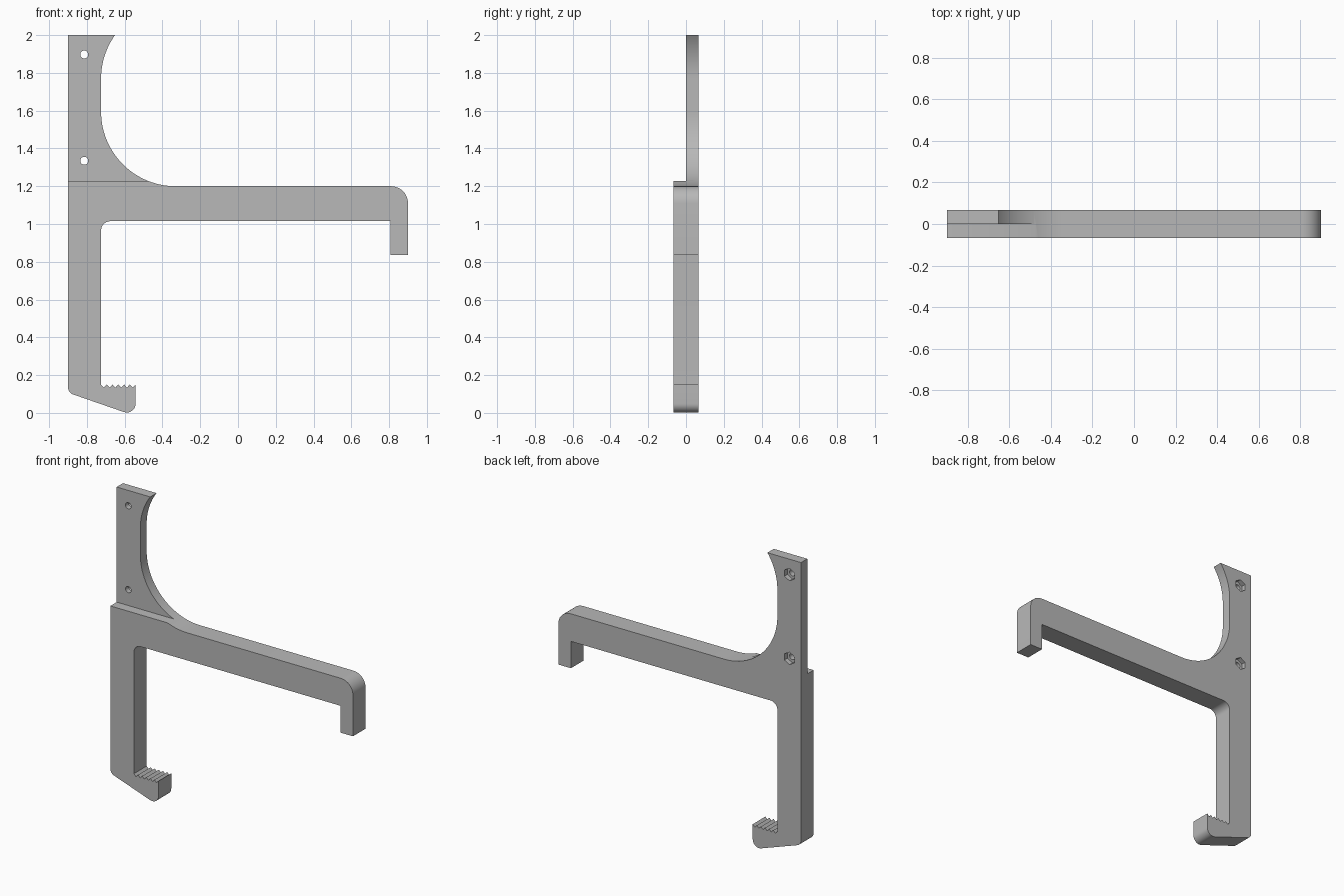
import bpy, bmesh, math
from mathutils import Vector, Matrix

if "Cube" in bpy.data.objects:
    bpy.data.objects.remove(bpy.data.objects["Cube"])

HALF = 0.067              # half the thickness
LEFT, POST, RIGHT = -0.9, -0.725, 0.9
STEP = 1.228              # height of the front ledge

grey = bpy.data.materials.new("plain grey")
grey.use_nodes = True
grey.diffuse_color = (0.48, 0.48, 0.48, 1)
grey.node_tree.nodes["Principled BSDF"].inputs["Base Color"].default_value = grey.diffuse_color


def rounded(corners):
    """Outline from (x, z, radius) corners, with true arcs at the rounded ones."""
    out = []
    for i, (x, z, r) in enumerate(corners):
        p = Vector((x, z))
        if r == 0:
            out.append(p)
            continue
        a = (Vector(corners[i - 1][:2]) - p).normalized()
        b = (Vector(corners[(i + 1) % len(corners)][:2]) - p).normalized()
        half = a.angle(b) / 2
        centre = p + (a + b).normalized() * r / math.sin(half)
        start = p + a * r / math.tan(half) - centre
        sweep = start.angle_signed(p + b * r / math.tan(half) - centre)
        n = 28 if r > 0.2 else 10
        for k in range(n + 1):
            out.append(centre + Matrix.Rotation(-sweep * k / n, 2) @ start)
    return out


def prism(name, outline, y0, y1):
    bm = bmesh.new()
    face = bm.faces.new([bm.verts.new((p[0], y0, p[1])) for p in outline])
    new = bmesh.ops.extrude_face_region(bm, geom=[face])["geom"]
    bmesh.ops.translate(bm, vec=(0, y1 - y0, 0),
                        verts=[v for v in new if isinstance(v, bmesh.types.BMVert)])
    bmesh.ops.recalc_face_normals(bm, faces=bm.faces)
    mesh = bpy.data.meshes.new(name)
    bm.to_mesh(mesh)
    bm.free()
    mesh.materials.append(grey)
    ob = bpy.data.objects.new(name, mesh)
    bpy.context.collection.objects.link(ob)
    return ob


def circle(x, z, r, n):
    return [(x + r * math.sin(math.tau * k / n), z + r * math.cos(math.tau * k / n))
            for k in range(n)]


# Flared upper edge of the mounting plate
R = 0.395
flare_z, top_angle = 1.77, math.asin(0.23 / R)
flare = [(POST + R - R * math.cos(t), flare_z + R * math.sin(t), 0)
         for t in (top_angle * (1 - k / 12) for k in range(13))]

# Serrated jaw top, running from the tip back to the post
tip, teeth = -0.542, 6
pitch = (tip - POST) / teeth
serration = []
for k in range(teeth):
    serration += [(tip - k * pitch, 0.15, 0), (tip - (k + 0.5) * pitch, 0.134, 0)]
serration.append((POST, 0.15, 0))

outline = rounded(
    [(LEFT, 2.0, 0)] + flare
    + [(POST, 1.2, R), (RIGHT, 1.2, 0.09), (RIGHT, 0.835, 0), (0.807, 0.835, 0),
       (0.807, 1.015, 0), (POST, 1.015, 0.05)]
    + serration[::-1]
    + [(tip, -0.017, 0.047), (LEFT, 0.107, 0.04)])
bracket = prism("bracket", outline, -HALF, HALF)

# Cutters: front recess of the plate, screw holes, hexagonal nut pockets
cutters = [prism("recess_cutter", [(-1, STEP), (0, STEP), (0, 2.1), (-1, 2.1)], -0.2, 0)]
for z in (1.335, 1.897):
    cutters.append(prism("hole_cutter", circle(-0.814, z, 0.021, 24), -0.1, 0.1))
    cutters.append(prism("nut_cutter", circle(-0.814, z, 0.042, 6), 0.035, 0.1))

bpy.context.view_layer.objects.active = bracket
for c in cutters:
    mod = bracket.modifiers.new("cut", "BOOLEAN")
    mod.operation, mod.solver, mod.object = "DIFFERENCE", "EXACT", c
    bpy.ops.object.modifier_apply(modifier=mod.name)
    bpy.data.objects.remove(c)

bpy.ops.object.select_all(action="DESELECT")
bracket.select_set(True)
bpy.ops.object.shade_smooth_by_angle(angle=math.radians(25))
